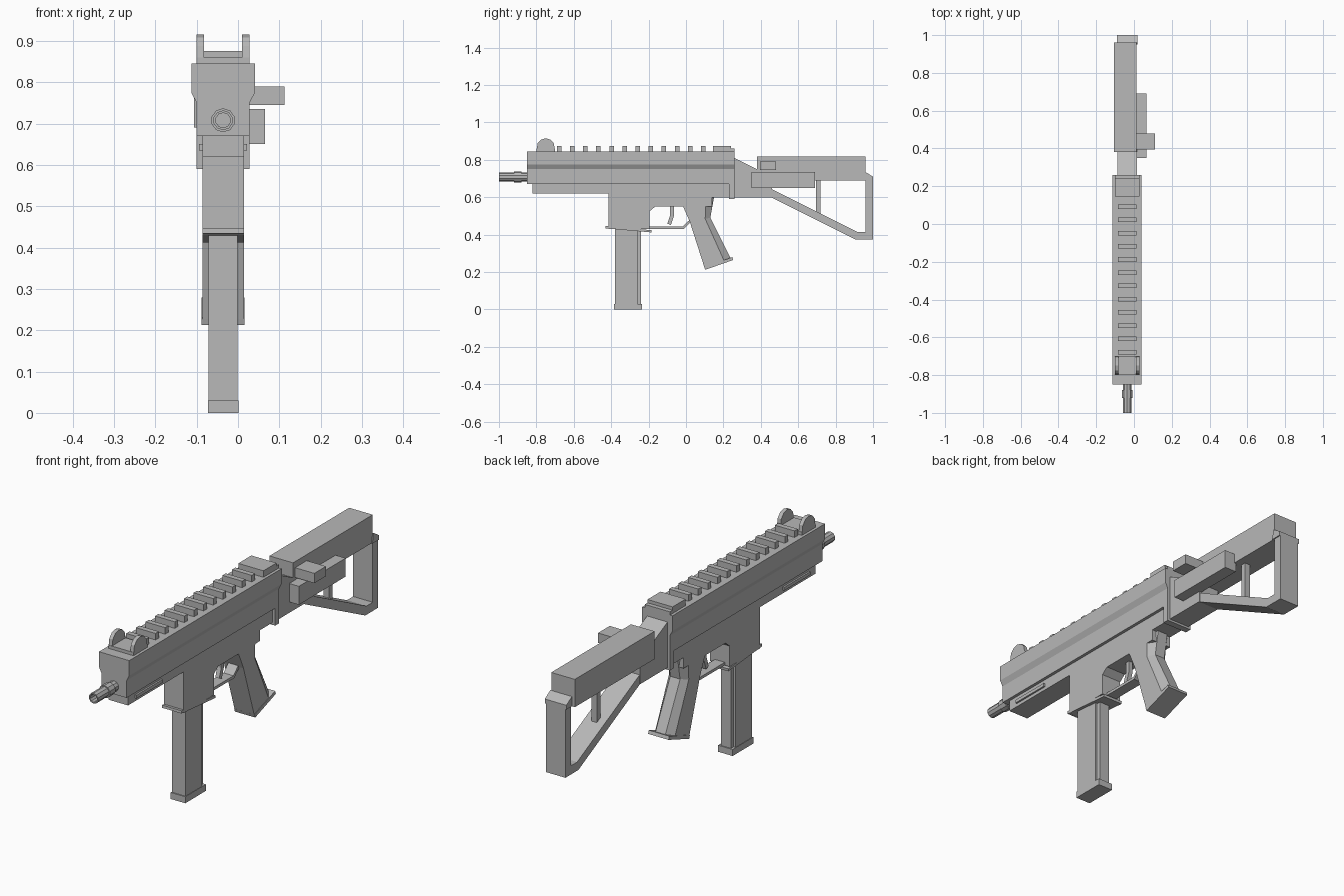
import bpy, bmesh, math
from mathutils import Vector

default_cube = bpy.data.objects.get("Cube")
if default_cube:
    bpy.data.objects.remove(default_cube, do_unlink=True)

# Shared datum levels and widths
CENTRE = -0.036
FRONT, REAR, BUTT = -0.85, 0.26, 1.0
DECK, BELLY, BEAM, KEEL = 0.845, 0.67, 0.69, 0.6
WIDE, MEDIUM, SLIM = 0.077, 0.064, 0.05
STEP = 0.03

grey = bpy.data.materials.new("plain_grey")
grey.use_nodes = True
colour = (0.48, 0.48, 0.48, 1)
grey.diffuse_color = colour
grey.node_tree.nodes["Principled BSDF"].inputs["Base Color"].default_value = colour


def loft(name, rings, closed=False):
    """Skin matching rings of points, capped unless closed into a loop."""
    bm = bmesh.new()
    rows = [[bm.verts.new(point) for point in ring] for ring in rings]
    pairs = list(zip(rows, rows[1:]))
    if closed:
        pairs.append((rows[-1], rows[0]))
    else:
        bm.faces.new(rows[0])
        bm.faces.new(rows[-1])
    for lower, upper in pairs:
        for i in range(len(lower)):
            bm.faces.new((lower[i - 1], lower[i], upper[i], upper[i - 1]))
    bmesh.ops.recalc_face_normals(bm, faces=bm.faces)
    mesh = bpy.data.meshes.new(name)
    bm.to_mesh(mesh)
    bm.free()
    mesh.materials.append(grey)
    part = bpy.data.objects.new(name, mesh)
    bpy.context.collection.objects.link(part)


def plate(name, outline, half, middle=CENTRE):
    """Side outline in (y, z) given thickness across x."""
    loft(name, [[(x, y, z) for y, z in outline] for x in (middle - half, middle + half)])


def block(name, front, back, bottom, top, half, middle=CENTRE):
    plate(name, [(front, bottom), (back, bottom), (back, top), (front, top)], half, middle)


def strip(name, path, thickness, half):
    """Bar of even thickness that follows a side path with mitred corners."""
    path = [Vector(point) for point in path]
    ways = [(b - a).normalized() for a, b in zip(path, path[1:])]
    near, far = [], []
    for point, before, after in zip(path, ways[:1] + ways, ways + ways[-1:]):
        mitre = (before + after).orthogonal() / (1 + before.dot(after)) * thickness / 2
        near.append(point + mitre)
        far.append(point - mitre)
    plate(name, near + far[::-1], half)


def tube(name, front, back, radius, bore, height, sides=10):
    """Hollow round bar lying along y."""
    rings = []
    for y, r in ((front, bore), (front, radius), (back, radius), (back, bore)):
        angles = [math.tau * k / sides for k in range(sides)]
        rings.append([(CENTRE + r * math.sin(a), y, height + r * math.cos(a)) for a in angles])
    loft(name, rings, closed=True)


# Receiver: wide top tapering to a narrower lower half
contour = [(MEDIUM, BELLY), (MEDIUM, 0.75), (WIDE, 0.775), (WIDE, DECK)]
section = [(CENTRE + x, z) for x, z in contour]
section += [(CENTRE - x, z) for x, z in reversed(contour)]
loft("receiver", [[(x, y, z) for x, z in section] for y in (FRONT, REAR)])

# Forend with slim side ribs
block("forend", FRONT + STEP, -0.4, 0.62, BELLY, SLIM)
block("forend_ribs", -0.77, -0.58, 0.635, 0.65, SLIM + 0.008)

# Magazine well, trigger housing and rear collar
WELL_FRONT, WELL_BACK, WELL_BASE = -0.415, -0.195, 0.43
plate("magazine_well", [(WELL_FRONT, BELLY), (WELL_FRONT, WELL_BASE), (WELL_BACK, WELL_BASE),
                        (WELL_BACK, 0.525), (-0.165, 0.55), (-0.165, BELLY)], SLIM)
strip("well_lip", [(-0.43, 0.44), (-0.185, 0.418)], 0.012, SLIM)
block("trigger_housing", WELL_BACK, 0.14, 0.55, BELLY, SLIM)
block("rear_housing", 0, 0.24, KEEL, BELLY, SLIM)
block("rear_collar", REAR - STEP, REAR, KEEL - 0.01, BELLY, MEDIUM)

# Trigger and its guard
strip("trigger", [(-0.075, 0.56), (-0.075, 0.5), (-0.09, 0.455)], 0.02, 0.01)
strip("trigger_guard", [(WELL_BACK, 0.437), (-0.015, 0.437), (0.03, 0.48)], 0.013, SLIM / 2)

# Pistol grip: slanted sections with chamfered back corners
rings = []
for front, back in (((-0.02, 0.56), (0.15, KEEL)), ((0.02, 0.47), (0.13, 0.49)),
                    ((0.1, 0.22), (0.24, 0.27))):
    edge, spine = Vector((CENTRE, *front)), Vector((CENTRE, *back))
    flank = [(edge, SLIM), (edge.lerp(spine, 0.75), SLIM), (spine, SLIM / 2)]
    ring = [point + Vector((half, 0, 0)) for point, half in flank]
    ring += [point - Vector((half, 0, 0)) for point, half in reversed(flank)]
    rings.append(ring)
loft("grip", rings)
strip("grip_cap", [(0.1, 0.22), (0.25, 0.272)], 0.016, SLIM + 0.002)

# Magazine with back spine and base plate
MAG_FRONT, MAG_BACK, MAG_HALF = -0.38, -0.24, 0.035
block("magazine", MAG_FRONT, MAG_BACK - 0.02, 0, WELL_BASE, MAG_HALF)
block("magazine_spine", MAG_BACK - STEP, MAG_BACK, 0, WELL_BASE, MAG_HALF - 0.01)
block("magazine_base", MAG_FRONT - 0.005, MAG_BACK + 0.005, 0, STEP, MAG_HALF + 0.002)

# Top rail teeth
for i in range(12):
    start = 0.07 * i - 0.69
    block(f"rail_tooth_{i}", start, start + 0.024, DECK, DECK + STEP, SLIM)

# Front sight base with rounded ears, and rear sight
block("front_sight_base", -0.8, -0.7, DECK, DECK + STEP / 2, MEDIUM)
arc = [math.pi * k / 6 for k in range(7)]
ear = [(SLIM * math.cos(a) - 0.75, DECK + 0.07 * math.sin(a) ** 0.7) for a in arc[1:-1]]
ear = [(-0.7, DECK)] + ear + [(-0.8, DECK)]
for label, turn in (("left", 1), ("right", -1)):
    plate("sight_ear_" + label, ear, 0.009, CENTRE + turn * 0.055)
block("rear_sight_base", 0.145, REAR, DECK, DECK + STEP / 2, MEDIUM)
block("rear_sight", 0.145, REAR - 0.02, DECK, DECK + STEP, MEDIUM)

# Hollow barrel with a collar
BORE_HEIGHT = 0.708
tube("barrel", -BUTT, FRONT + STEP, 0.024, 0.018, BORE_HEIGHT)
tube("barrel_collar", -0.92, -0.88, 0.029, 0.02, BORE_HEIGHT)

# Stock: sloped hinge, long beam, triangular frame, strut and butt lip
BEAM_FRONT, BEAM_BACK = 0.38, 0.96
plate("stock_hinge", [(REAR, KEEL), (0.46, KEEL), (0.46, BEAM), (BEAM_FRONT, 0.75),
                      (REAR, 0.81)], SLIM + 0.002)
block("stock_beam", BEAM_FRONT, BEAM_BACK, BEAM, 0.818, 0.06, CENTRE - 0.01)
strip("stock_frame", [(0.44, 0.63), (0.91, 0.395), (0.98, 0.395), (0.98, 0.7)], 0.04, SLIM)
plate("butt_lip", [(0.95, BEAM), (BUTT, BEAM), (BUTT, 0.71), (BEAM_BACK, 0.735)], SLIM + 0.005)
block("stock_strut", 0.695, 0.72, 0.51, BEAM, 0.014)

# Side latch plate and knob
block("latch_plate", 0.35, BEAM, 0.65, 0.735, STEP, 0.035)
block("latch_knob", 0.395, 0.48, 0.745, 0.79, SLIM, 0.062)
